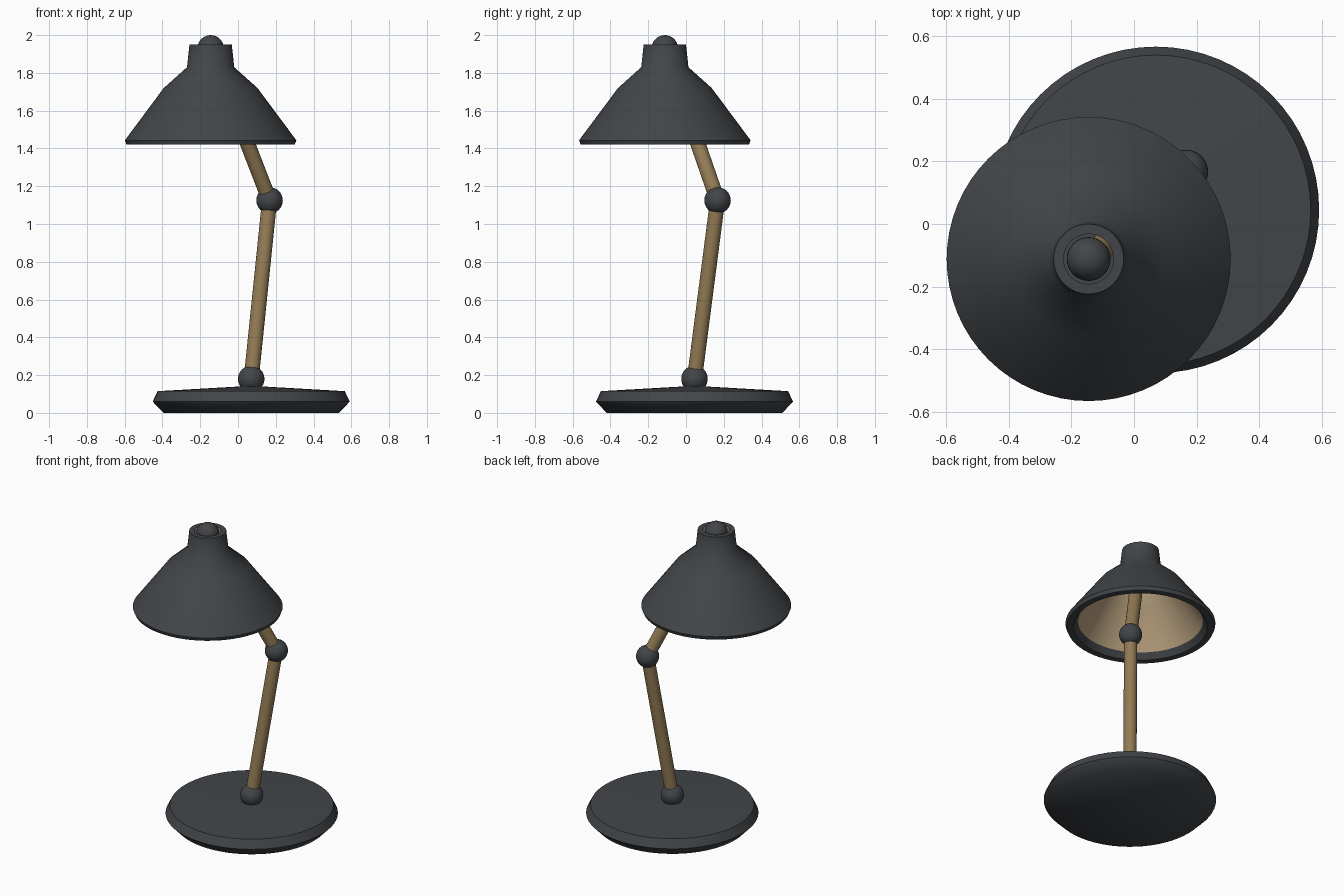
import bpy, bmesh, math
from mathutils import Vector

if "Cube" in bpy.data.objects:
    bpy.data.objects.remove(bpy.data.objects["Cube"])


def material(name, rgb):
    m = bpy.data.materials.new(name)
    m.diffuse_color = (*rgb, 1)
    m.use_nodes = True
    m.node_tree.nodes["Principled BSDF"].inputs["Base Color"].default_value = m.diffuse_color
    return m


DARK = material("dark_metal", (0.055, 0.06, 0.066))
BRASS = material("brass", (0.29, 0.20, 0.09))
LINER = material("warm_liner", (0.50, 0.37, 0.22))


def finish(obj, mat, angle):
    obj.data.materials.append(mat)
    bpy.ops.object.select_all(action='DESELECT')
    obj.select_set(True)
    bpy.context.view_layer.objects.active = obj
    bpy.ops.object.shade_smooth_by_angle(angle=math.radians(angle))


def lathe(name, profile, loc, mat, angle, seg=64):
    """Spin (radius, z) points, listed so the surface faces outward going up."""
    bm = bmesh.new()
    rings = []
    for r, z in profile:
        if r == 0:
            rings.append([bm.verts.new((0, 0, z))] * seg)
        else:
            rings.append([bm.verts.new((r * math.cos(2 * math.pi * i / seg),
                                        r * math.sin(2 * math.pi * i / seg), z))
                          for i in range(seg)])
    for a, b in zip(rings, rings[1:]):
        for i in range(seg):
            j = (i + 1) % seg
            bm.faces.new(dict.fromkeys((a[i], a[j], b[j], b[i])))
    mesh = bpy.data.meshes.new(name)
    bm.to_mesh(mesh)
    bm.free()
    obj = bpy.data.objects.new(name, mesh)
    bpy.context.collection.objects.link(obj)
    obj.location = loc
    finish(obj, mat, angle)


def ball(name, loc, r=0.07):
    bpy.ops.mesh.primitive_uv_sphere_add(segments=32, ring_count=16, radius=r, location=loc)
    obj = bpy.context.object
    obj.name = name
    finish(obj, DARK, 60)


def rod(name, a, b, r=0.04):
    d = b - a
    bpy.ops.mesh.primitive_cylinder_add(vertices=32, radius=r, depth=d.length,
                                        location=(a + b) / 2)
    obj = bpy.context.object
    obj.name = name
    obj.rotation_euler = d.to_track_quat('Z', 'Y').to_euler()
    finish(obj, BRASS, 40)


foot = Vector((0.07, 0.045, 0.18))
elbow = Vector((0.167, 0.167, 1.125))
head = Vector((-0.145, -0.112, 1.93))

# weighted base disc
lathe("base", [(0, 0), (0.465, 0), (0.522, 0.06), (0.495, 0.115), (0.06, 0.14), (0, 0.14)],
      (foot.x, foot.y, 0), DARK, 60)

# jointed arm
rod("lower_arm", foot, elbow)
rod("upper_arm", elbow, head)
for joint_name, p in (("base_joint", foot), ("elbow_joint", elbow), ("shade_joint", head)):
    ball(joint_name, p)

# lamp shade: inner lip, rim, outer cone and open neck
lathe("shade", [(0.378, 1.458), (0.405, 1.42), (0.445, 1.42), (0.454, 1.443), (0.248, 1.72),
                (0.125, 1.83), (0.112, 1.95), (0.08, 1.95)],
      (head.x, head.y, 0), DARK, 50)

# light-coloured inside of the shade
lathe("shade_liner", [(0.08, 1.95), (0.092, 1.815), (0.225, 1.695), (0.378, 1.458)],
      (head.x, head.y, 0), LINER, 50)
